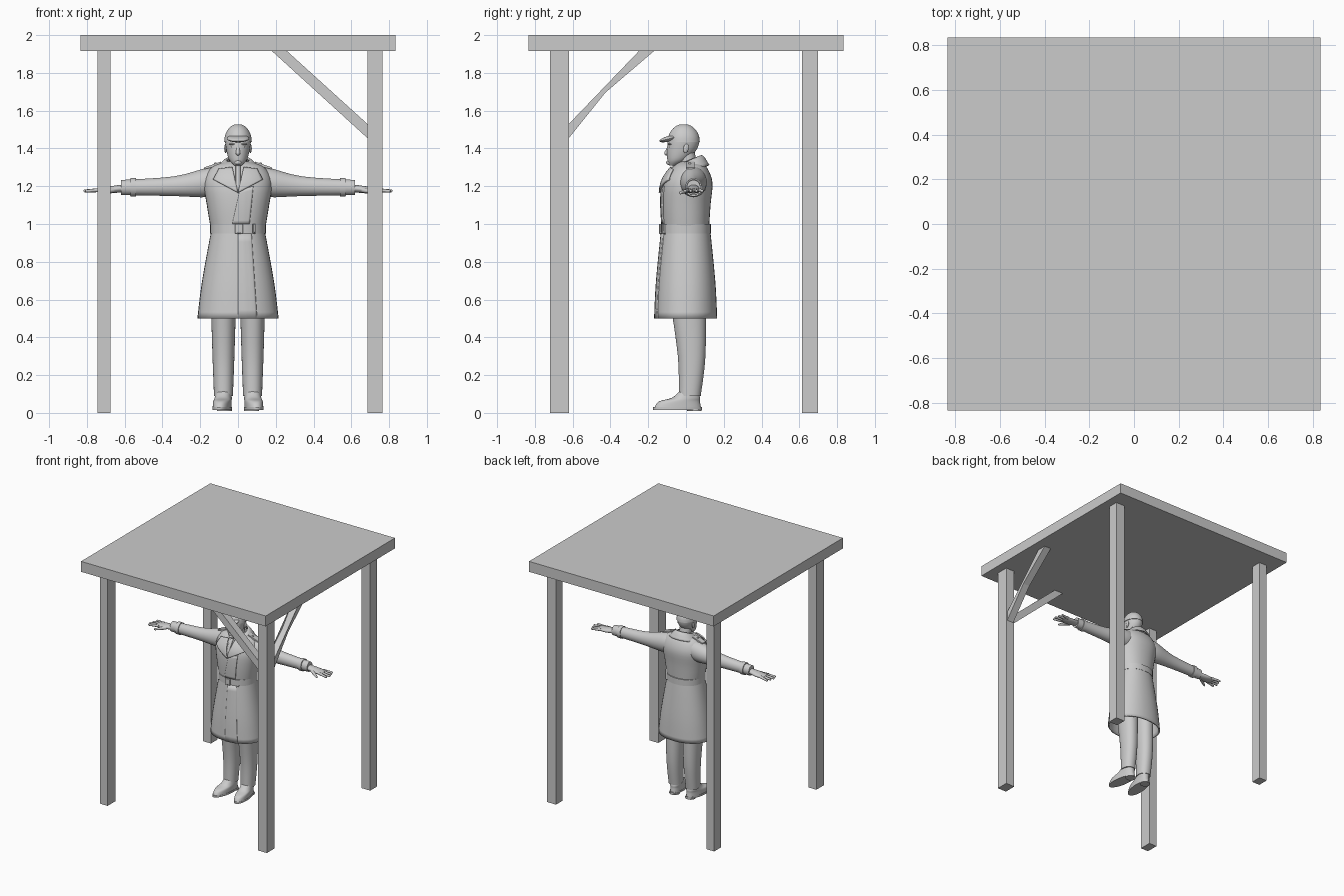
import bpy, bmesh, math
from mathutils import Matrix, Vector
from mathutils.bvhtree import BVHTree

if "Cube" in bpy.data.objects:
    bpy.data.objects.remove(bpy.data.objects["Cube"], do_unlink=True)

grey = bpy.data.materials.new("plain grey")
grey.use_nodes = True
grey.diffuse_color = (.6, .6, .6, 1)
grey.node_tree.nodes["Principled BSDF"].inputs["Base Color"].default_value = grey.diffuse_color

SIDES = (("left", 1), ("right", -1))
ROOF_EDGE, ROOF_BASE = .835, 1.915
BELT_LOW, BELT_HIGH = .95, 1
HEM = .5
ARM_DEPTH, HAND_HEIGHT = .04, 1.18
rounded_parts = []
surfaces = {}


def finish(name, bm, rounded=True):
    bmesh.ops.recalc_face_normals(bm, faces=bm.faces)
    mesh = bpy.data.meshes.new(name)
    bm.to_mesh(mesh)
    mesh.materials.append(grey)
    part = bpy.data.objects.new(name, mesh)
    bpy.context.collection.objects.link(part)
    if rounded:
        rounded_parts.append(part)
    return part


def box(name, *spans):
    """Box filling the given x, y and z spans."""
    bm = bmesh.new()
    middle = Vector([(low + high) / 2 for low, high in spans])
    size = Matrix.Diagonal([high - low for low, high in spans]).to_4x4()
    bmesh.ops.create_cube(bm, size=1, matrix=Matrix.Translation(middle) @ size)
    finish(name, bm, rounded=False)


def beam(name, outline, place, near, far):
    """Extrude a flat outline; place turns (across, height, depth) into a point."""
    bm = bmesh.new()
    front = [bm.verts.new(place(across, height, near)) for across, height in outline]
    back = [bm.verts.new(place(across, height, far)) for across, height in outline]
    bm.faces.new(front)
    bm.faces.new(back)
    for i in range(len(front)):
        bm.faces.new((front[i - 1], front[i], back[i], back[i - 1]))
    finish(name, bm, rounded=False)


def ball(name, centre, radii, tilt=0):
    bm = bmesh.new()
    shape = Matrix.Rotation(tilt, 4, "X") @ Matrix.Diagonal(radii).to_4x4()
    bmesh.ops.create_uvsphere(bm, u_segments=20, v_segments=12, radius=1,
                              matrix=Matrix.Translation(centre) @ shape)
    finish(name, bm)


def rod(name, start, end, thick, thin):
    """Tapered rod with a rounded tip."""
    bm = bmesh.new()
    start, end = Vector(start), Vector(end)
    along = end - start
    turn = along.to_track_quat("Z", "Y").to_matrix().to_4x4()
    bmesh.ops.create_cone(bm, cap_ends=True, segments=12, radius1=thick, radius2=thin,
                          depth=along.length, matrix=Matrix.Translation((start + end) / 2) @ turn)
    bmesh.ops.create_uvsphere(bm, u_segments=12, v_segments=8, radius=thin,
                              matrix=Matrix.Translation(end))
    finish(name, bm)


def spline(rings, steps):
    """Catmull-Rom interpolation between section rings."""
    last = len(rings) - 1
    result = []
    for i in range(last):
        before, here, there, after = (Vector(rings[max(0, min(last, i + k))]) for k in (-1, 0, 1, 2))
        for step in range(steps):
            t = step / steps
            bend = (2 * before - 5 * here + 4 * there - after) * t
            twist = (3 * here - before - 3 * there + after) * t * t
            result.append(here + (there - before + bend + twist) * t / 2)
    return result + [Vector(rings[last])]


def loft(name, rings, side=0, squareness=2, steps=4, open_bottom=False):
    """Skin rings of (position, shift, width, depth), upright or out along one side."""
    bm = bmesh.new()
    loops = []
    segments = 36
    for position, shift, width, depth in spline(rings, steps):
        loop = []
        for k in range(segments):
            angle = math.tau * k / segments
            c, s = math.cos(angle), math.sin(angle)
            u = width * math.copysign(abs(c) ** (2 / squareness), c)
            v = shift + depth * math.copysign(abs(s) ** (2 / squareness), s)
            loop.append(bm.verts.new((side * position, ARM_DEPTH + u, v) if side else (u, v, position)))
        loops.append(loop)
    for lower, upper in zip(loops, loops[1:]):
        for k in range(segments):
            bm.faces.new((lower[k - 1], lower[k], upper[k], upper[k - 1]))
    if not open_bottom:
        bm.faces.new(loops[0])
    bm.faces.new(loops[-1])
    part = finish(name, bm)
    surfaces[name] = BVHTree.FromBMesh(bm)
    return part


def thicken(part, amount):
    solid = part.modifiers.new("thickness", "SOLIDIFY")
    solid.thickness = amount
    solid.offset = 0


def sheet(name, point, columns, rows):
    """Thin cloth sheet through a grid of points."""
    bm = bmesh.new()
    grid = [[bm.verts.new(point(i / columns, j / rows)) for j in range(rows + 1)]
            for i in range(columns + 1)]
    for left, right in zip(grid, grid[1:]):
        for j in range(rows):
            bm.faces.new((left[j], right[j], right[j + 1], left[j + 1]))
    thicken(finish(name, bm), .01)


def patch(name, base, corners, lift, side=1):
    """Lay a four-cornered (x, z) piece on the front of a body part."""
    first, second, third, fourth = (Vector((side * x, -2, z)) for x, z in corners)

    def point(u, v):
        start = first.lerp(second, u).lerp(fourth.lerp(third, u), v)
        hit = surfaces[base].ray_cast(start, Vector((0, 1, 0)))[0]
        return (start.x, (hit.y if hit else -ARM_DEPTH) - lift, start.z)
    sheet(name, point, 10, 10)


def rectangle(left, right, low, high):
    return (left, low), (right, low), (right, high), (left, high)


# Shelter: roof, four posts and two corner braces
box("roof", (-ROOF_EDGE, ROOF_EDGE), (-ROOF_EDGE, ROOF_EDGE), (ROOF_BASE, 2))
for across, x_span in (("left", (.685, .765)), ("right", (-.745, -.675))):
    for along, y_span in (("front", (-.72, -.62)), ("back", (.615, .7))):
        box(f"{along}_{across}_post", x_span, y_span, (0, ROOF_BASE))
for name, roof_end, post_end, place, near, far in (
        ("front_brace", .18, .685, lambda across, height, depth: (across, depth, height), -.7, -.64),
        ("side_brace", -.17, -.62, lambda across, height, depth: (depth, across, height), .695, .755)):
    width = math.copysign(.08, post_end)
    inner = roof_end if roof_end > 0 else roof_end + width
    outer = roof_end + width if roof_end > 0 else roof_end
    ends = [(inner, ROOF_BASE), (outer, ROOF_BASE), (post_end, 1.53), (post_end, 1.455)]
    if post_end < 0:
        ends = [ends[1], ends[0], ends[3], ends[2]]
    beam(name, ends, place, near, far)

# Coat body, flared skirt and belt
loft("coat_body", [(BELT_LOW, 0, .14, .12), (1.1, 0, .165, .13), (1.22, .01, .18, .13),
                   (1.3, .02, .14, .09), (1.33, .02, .06, .05)], squareness=2.2)
skirt = loft("coat_skirt", [(HEM, 0, .21, .16), (.7, 0, .185, .15), (BELT_HIGH, 0, .13, .12)],
             squareness=2.2, open_bottom=True)
thicken(skirt, .01)
loft("belt", [(height, 0, .147, .132) for height in (BELT_LOW, BELT_HIGH)], squareness=2.2, steps=1)
patch("belt_buckle", "belt", rectangle(-.015, .025, BELT_LOW, BELT_HIGH), lift=.006)
patch("belt_loop", "belt", rectangle(.08, .09, BELT_LOW, BELT_HIGH), lift=.005)
patch("front_overlap", "coat_body", [(-.03, BELT_HIGH), (.06, BELT_HIGH), (.08, 1.2), (.01, 1.18)], lift=.002)
patch("skirt_overlap", "coat_skirt", [(0, HEM), (.1, HEM), (.07, BELT_LOW), (0, BELT_LOW)], lift=.004)

# Tie, lapels and turned-down collar
patch("tie", "coat_body", rectangle(-.012, .012, 1.18, 1.31), lift=.004)
ball("tie_knot", (0, -.05, 1.31), (.017, .014, .016))
for label, side in SIDES:
    patch(label + "_lapel", "coat_body", [(0, 1.165), (.13, 1.235), (.1, 1.29), (.03, 1.3)], .011, side)


def collar_point(around, outward):
    angle = math.radians(145) * (2 * around - 1)
    frontness = (1 - math.cos(angle)) / 2
    return (math.sin(angle) * (1 + outward) * .058,
            .02 + math.cos(angle) * (.06 + ARM_DEPTH * outward),
            1.36 - .05 * (frontness + outward * math.sin(outward * math.pi / 2)))


sheet("collar", collar_point, 32, 5)

# Neck, head and face
rod("neck", (0, .02, 1.26), (0, 0, 1.38), .05, .045)
loft("head", [(1.31, -.07, .02, .02), (1.34, -.045, .047, .054), (1.4, -.02, .063, .08),
              (1.46, -.01, .067, .08), (1.5, -.01, .04, .05)])
rod("nose", (0, -.085, 1.42), (0, -.103, 1.375), .007, .012)
ball("upper_lip", (0, -.09, 1.355), (.02, .01, .004))
ball("lower_lip", (0, -.088, 1.347), (.016, .01, .005))
ball("chin", (0, -.085, 1.325), (.02, .02, .014))
for label, side in SIDES:
    ball(label + "_eye", (side * .026, -.083, 1.407), (.011, .008, .006))
    ball(label + "_brow", (side * .027, -.084, 1.423), (.02, .012, .005))
    ball(label + "_ear", (side * .066, 0, 1.4), (.007, .014, .025), tilt=-.2)

# Flat cap with a peak
quarter_turns = [math.pi / 2 * step / 6 for step in range(6)]
loft("cap", [(1.435 + .095 * math.sin(turn), -.012, .073 * math.cos(turn), .085 * math.cos(turn))
             for turn in quarter_turns])
ball("cap_peak", (0, -.085, 1.453), (.06, .058, .015), tilt=.26)

for label, side in SIDES:
    # Sleeve with cuff strap and shoulder strap
    sleeve = [(.06, 1.235, .07), (.16, 1.22, .078), (.34, 1.2, .052), (.62, 1.193, .04)]
    loft(label + "_sleeve", [(x, height, radius * .9, radius) for x, height, radius in sleeve], side)
    loft(label + "_cuff_strap", [(x, 1.194, .044, .049) for x in (.54, .57)], side, steps=1)
    beam(label + "_shoulder_strap", [(side * x, z) for x, z in ((.09, 1.31), (.18, 1.29), (.18, 1.3), (.09, 1.33))],
         lambda across, height, depth: (across, depth, height), 0, .045)
    ball(label + "_shoulder_button", (side * .12, .02, 1.32), (.008, .008, .006))

    # Hand with four fingers and a thumb
    loft(label + "_palm", [(.6, 1.19, .026, .02), (.69, HAND_HEIGHT, .04, .018),
                           (.75, HAND_HEIGHT, .035, .008)], side)
    for finger in range(4):
        spread = finger - 1.5
        reach = .81 - .01 * abs(finger - 1)
        rod(f"{label}_finger_{finger + 1}", (side * .72, ARM_DEPTH + .02 * spread, HAND_HEIGHT),
            (side * reach, ARM_DEPTH + .03 * spread, HAND_HEIGHT - .005), .011, .008)
    rod(label + "_thumb", (side * .66, .015, HAND_HEIGHT), (side * .73, -.028, HAND_HEIGHT - .015), .014, .008)

    # Trouser leg
    leg = loft(label + "_trouser_leg", [(.09, .02, .05, .058), (.3, .03, .058, .073), (.6, .01, .067, .095)],
               squareness=2.2)
    leg.location.x = side * .077

    # Shoe turned slightly outward, with sole and heel
    shoe = [loft(label + "_shoe", [(.025, -.045, .047, .125), (.06, -.035, .046, .11),
                                   (.08, 0, .044, .075), (.115, .015, .04, .05)], squareness=2.3),
            loft(label + "_sole", [(height, -.045, .05, .13) for height in (.016, .03)], steps=1),
            loft(label + "_heel", [(height, .045, .04, .038) for height in (.01, .02)], steps=1)]
    for part in shoe:
        part.location.x = side * .078
        part.rotation_euler.z = side * .13

# Smooth shading with crisp edges on the rounded parts
bpy.ops.object.select_all(action="DESELECT")
for part in rounded_parts:
    part.select_set(True)
bpy.context.view_layer.objects.active = rounded_parts[0]
bpy.ops.object.shade_smooth_by_angle(angle=math.radians(40))
